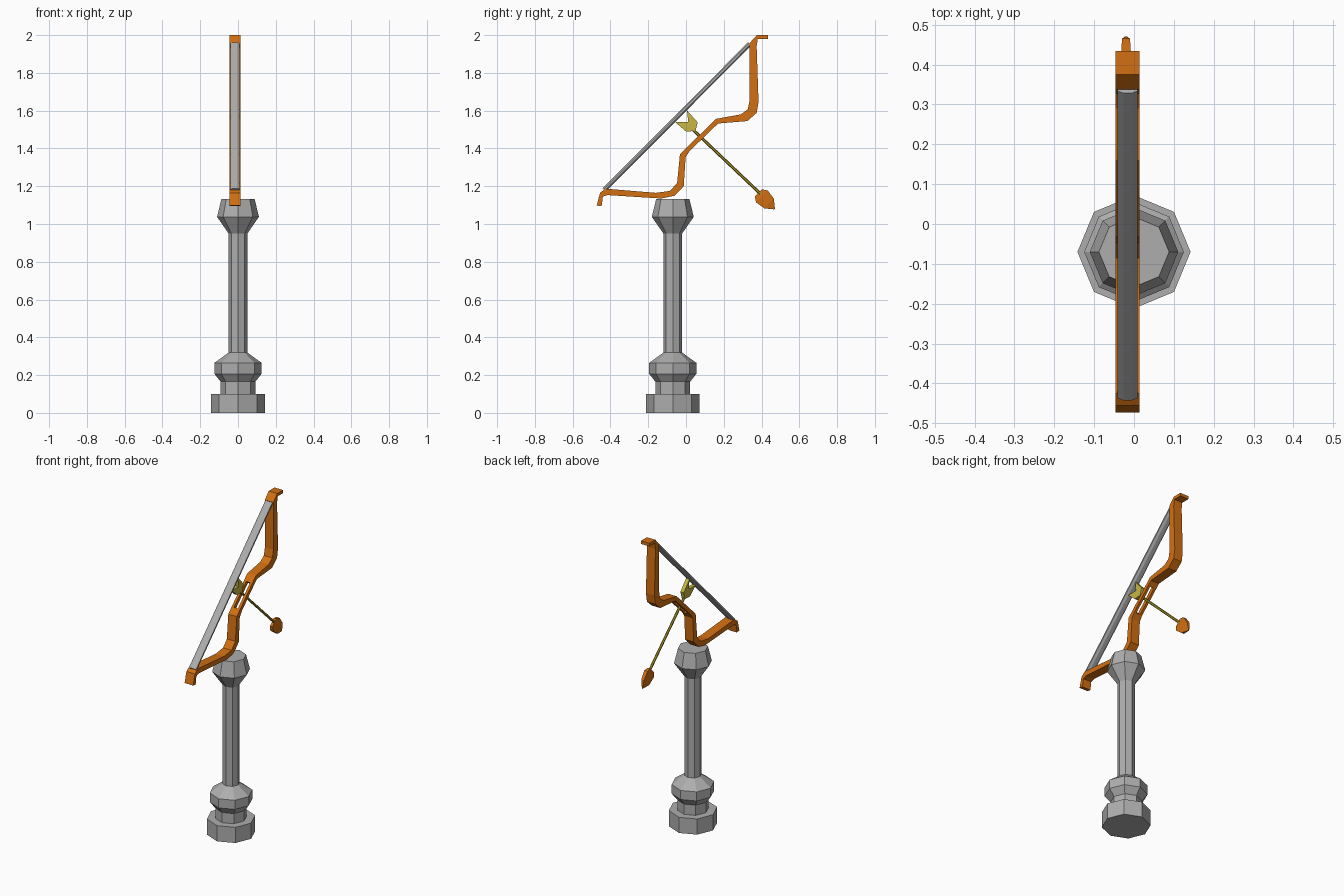
import bpy, bmesh, math
from mathutils import Vector, Matrix

if "Cube" in bpy.data.objects:
    bpy.data.objects.remove(bpy.data.objects["Cube"])


def mat(name, c):
    m = bpy.data.materials.new(name)
    m.diffuse_color = (*c, 1)
    m.use_nodes = True
    m.node_tree.nodes["Principled BSDF"].inputs["Base Color"].default_value = m.diffuse_color
    return m


GREY = mat("stone grey", (0.42, 0.42, 0.42))
ORANGE = mat("orange", (0.64, 0.16, 0.006))
YELLOW = mat("pale yellow", (0.58, 0.47, 0.06))
OLIVE = mat("olive", (0.38, 0.30, 0.02))
CX = -0.016  # centre plane of the bow


def finish(name, bm, material):
    bmesh.ops.remove_doubles(bm, verts=bm.verts, dist=1e-5)
    bmesh.ops.recalc_face_normals(bm, faces=bm.faces)
    me = bpy.data.meshes.new(name)
    bm.to_mesh(me)
    bm.free()
    me.materials.append(material)
    ob = bpy.data.objects.new(name, me)
    bpy.context.collection.objects.link(ob)


def loft(bm, rings):
    """Skin a list of equal-length point rings and cap both ends."""
    vs = [[bm.verts.new(p) for p in r] for r in rings]
    n = len(vs[0])
    for a, b in zip(vs, vs[1:]):
        for i in range(n):
            j = (i + 1) % n
            bm.faces.new((a[i], a[j], b[j], b[i]))
    bm.faces.new(vs[0][::-1])
    bm.faces.new(vs[-1])


def strip(bm, pairs, x0, x1):
    """Bar of rectangular section following (y, z, y, z) edge pairs."""
    loft(bm, [[(x0, a, b), (x1, a, b), (x1, c, d), (x0, c, d)] for a, b, c, d in pairs])


def rod(name, a, b, rx, rt, sides, material):
    """Elliptical rod in the bow plane: rx across, rt in the plane."""
    a, b = Vector((CX, *a)), Vector((CX, *b))
    across = Vector((1, 0, 0))
    side = across.cross((b - a).normalized())
    angs = [2 * math.pi * (i + 0.5) / sides for i in range(sides)]
    bm = bmesh.new()
    loft(bm, [[p + across * rx * math.cos(t) + side * rt * math.sin(t) for t in angs] for p in (a, b)])
    finish(name, bm, material)


# Pedestal: eight-sided turned column
profile = [(0.142, 0), (0.142, 0.10), (0.092, 0.10), (0.092, 0.165), (0.125, 0.207),
           (0.125, 0.265), (0.05, 0.319), (0.05, 0.95), (0.111, 1.038), (0.088, 1.132)]
bm = bmesh.new()
loft(bm, [[(r * math.cos(i * math.pi / 4), -0.07 + r * math.sin(i * math.pi / 4), z)
           for i in range(8)] for r, z in profile])
finish("pedestal", bm, GREY)

# Bow: two limbs joined by a slotted grip (string-side edge, then outer edge)
upper = [(0.434, 2.0, 0.434, 1.98), (0.375, 2.0, 0.38, 1.98), (0.337, 1.958, 0.374, 1.94),
         (0.337, 1.655, 0.384, 1.648), (0.327, 1.607, 0.374, 1.588), (0.29, 1.58, 0.325, 1.545),
         (0.16, 1.557, 0.17, 1.532), (0.125, 1.523, 0.143, 1.506)]
lower = [(0.002, 1.404, 0.02, 1.387), (-0.032, 1.37, -0.002, 1.355), (-0.047, 1.217, -0.012, 1.2),
         (-0.085, 1.175, -0.06, 1.15), (-0.16, 1.165, -0.13, 1.135), (-0.425, 1.187, -0.415, 1.153),
         (-0.455, 1.165, -0.44, 1.145), (-0.473, 1.098, -0.447, 1.094)]
bm = bmesh.new()
strip(bm, upper, CX - 0.03, CX + 0.03)
strip(bm, lower, CX - 0.03, CX + 0.03)
for s in (-1, 1):
    strip(bm, [upper[-1], lower[0]], CX + s * 0.03, CX + s * 0.014)
finish("bow", bm, ORANGE)

# Bow string and arrow shaft
rod("string", (-0.434, 1.18), (0.337, 1.953), 0.027, 0.013, 8, GREY)
rod("arrow_shaft", (0.02, 1.515), (0.41, 1.145), 0.008, 0.008, 6, OLIVE)

# Fletching: notched plate made of two mirrored lobes
bm = bmesh.new()
for lobe in ([(0.005, 1.602), (0.062, 1.538), (0.05, 1.492), (0.012, 1.54)],
             [(-0.058, 1.54), (0.0, 1.49), (0.05, 1.492), (0.012, 1.54)]):
    loft(bm, [[(CX + s * 0.012, y, z) for y, z in lobe] for s in (-1, 1)])
finish("fletching", bm, YELLOW)

# Arrowhead: faceted bar drawn to a point
d = Vector((0, 1, -1)).normalized()
w = Vector((0, 1, 1)).normalized()
base = Vector((CX - 0.004, 0.393, 1.155))
bm = bmesh.new()
loft(bm, [[base + d * t + w * b * h + Vector((a * k, 0, 0)) for a, b in
           ((-1, -1), (1, -1), (1, 1), (-1, 1))]
          for t, h, k in ((-0.014, 0.026, 0.009), (0.012, 0.044, 0.012), (0.066, 0.036, 0.010),
                          (0.108, 0.002, 0.002))])
finish("arrowhead", bm, ORANGE)
